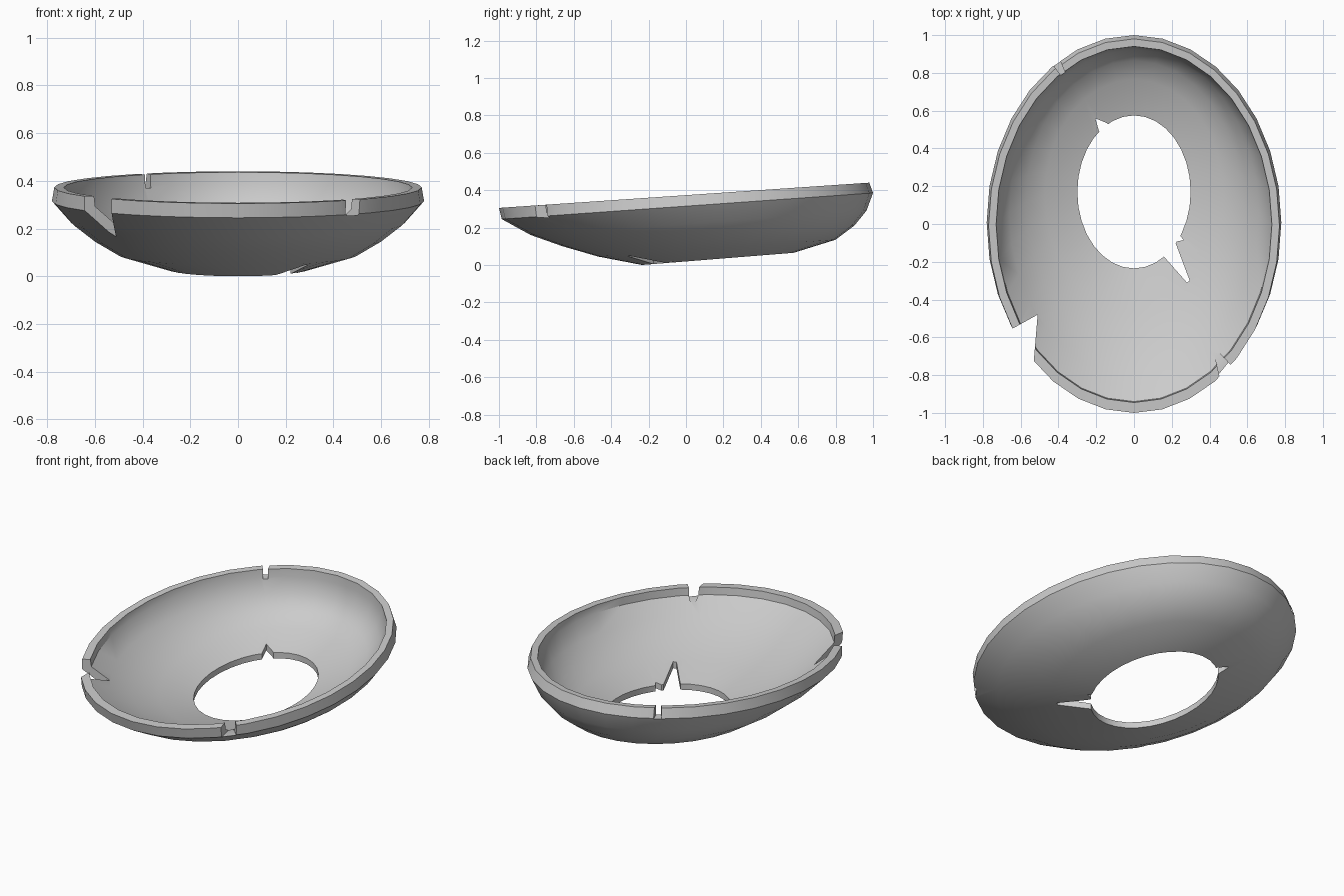
import bpy, bmesh
from math import sin, cos, pi

if "Cube" in bpy.data.objects:
    bpy.data.objects.remove(bpy.data.objects["Cube"])

N = 32
# Rings: front y, back y, half width, front z, back z
outer = [(-.235, .575, .30, .000, .065), (-.47, .80, .50, .045, .135),
         (-.66, .90, .61, .10, .21), (-.83, .965, .70, .16, .29),
         (-.985, 1.0, .78, .245, .385), (-1.0, .98, .77, .305, .44)]
inner = [(-.945, .94, .73, .308, .436), (-.94, .938, .725, .265, .39),
         (-.80, .925, .66, .195, .30), (-.64, .865, .573, .132, .225),
         (-.455, .765, .472, .08, .165), (-.235, .575, .30, .035, .10)]


def finish(bm, name):
    bmesh.ops.recalc_face_normals(bm, faces=bm.faces)
    me = bpy.data.meshes.new(name)
    bm.to_mesh(me)
    bm.free()
    ob = bpy.data.objects.new(name, me)
    bpy.context.collection.objects.link(ob)
    return ob


# Tilted oval shell, lofted as a closed loop of rings
bm = bmesh.new()
rings = []
for yf, yb, rx, zf, zb in outer + inner:
    ring = []
    for i in range(N):
        a = 2 * pi * i / N
        t = (sin(a) + 1) / 2
        ring.append(bm.verts.new((rx * cos(a), yf + (yb - yf) * t, zf + (zb - zf) * t)))
    rings.append(ring)
for k, ra in enumerate(rings):
    rb = rings[(k + 1) % len(rings)]
    for i in range(N):
        j = (i + 1) % N
        bm.faces.new((ra[i], ra[j], rb[j], rb[i]))
shell = finish(bm, "broken_shell")


# Vertical prism cutters for the chips
def cut(name, pts, z0, z1=.8):
    bm = bmesh.new()
    lo = [bm.verts.new((x, y, z0)) for x, y in pts]
    hi = [bm.verts.new((x, y, z1)) for x, y in pts]
    bm.faces.new(lo)
    bm.faces.new(hi)
    for i in range(len(pts)):
        j = (i + 1) % len(pts)
        bm.faces.new((lo[i], lo[j], hi[j], hi[i]))
    cutter = finish(bm, name)
    mod = shell.modifiers.new(name, 'BOOLEAN')
    mod.operation = 'DIFFERENCE'
    mod.solver = 'EXACT'
    mod.object = cutter
    bpy.context.view_layer.objects.active = shell
    bpy.ops.object.modifier_apply(modifier=name)
    bpy.data.objects.remove(cutter)


# Deep rim chip, two shallow rim nicks, two cracks at the hole
cut("rim_chip", [(-.51, -.48), (-.735, -.605), (-.545, -.90)], -.1)
cut("front_nick", [(.425, -.685), (.455, -.685), (.52, -.755), (.46, -.84)], .255)
cut("back_nick", [(-.36, .79), (-.385, .785), (-.45, .87), (-.405, .90)], .37)
cut("front_crack", [(.10, -.12), (.165, -.18), (.28, -.31), (.295, -.30),
                    (.218, -.095), (.262, -.085), (.20, 0)], -.1)
cut("back_crack", [(-.10, .50), (-.145, .535), (-.205, .56), (-.185, .49), (-.15, .45)], -.1)

# Smooth shading with crisp rim
bpy.ops.object.select_all(action='DESELECT')
shell.select_set(True)
bpy.context.view_layer.objects.active = shell
bpy.ops.object.shade_smooth_by_angle(angle=.6)
